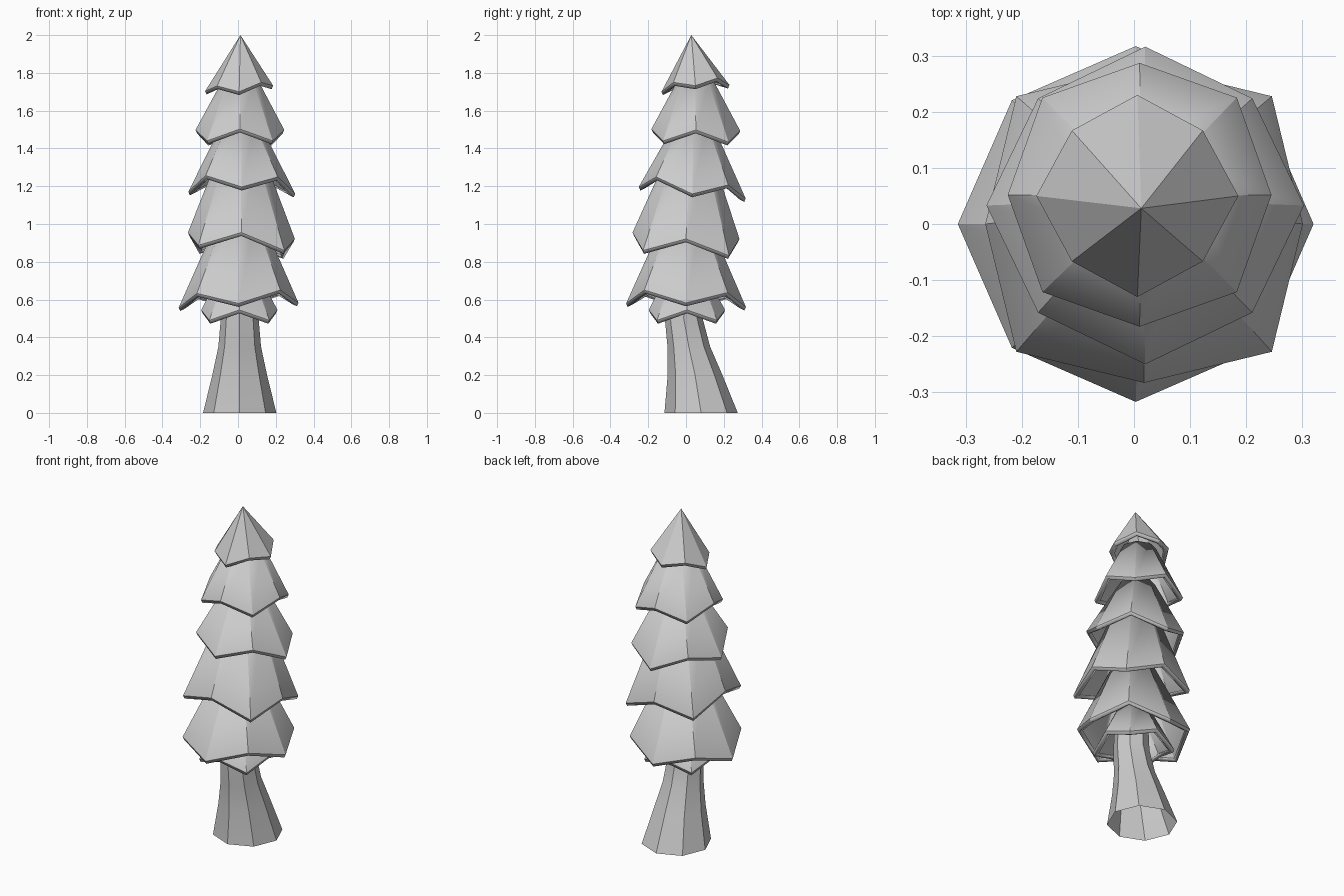
import bpy, bmesh
from math import sin, cos, pi, radians

if "Cube" in bpy.data.objects:
    bpy.data.objects.remove(bpy.data.objects["Cube"])

SIDES = 8


def ring(bm, cx, cy, r_card, r_diag, z_card, z_diag, tilt=(0, 0), inset=0, drop=0):
    """Octagon whose cardinal and diagonal corners differ in radius and height."""
    verts = []
    for i in range(SIDES):
        r, z = (r_diag, z_diag) if i % 2 else (r_card, z_card)
        dx, dy = (r - inset) * cos(i * pi / 4), (r - inset) * sin(i * pi / 4)
        verts.append(bm.verts.new((cx + dx, cy + dy, z - drop + tilt[0] * dx + tilt[1] * dy)))
    return verts


def bridge(bm, a, b):
    for i in range(SIDES):
        j = (i + 1) % SIDES
        bm.faces.new((a[i], a[j], b[j], b[i]))


def finish(bm, name):
    mesh = bpy.data.meshes.new(name)
    bm.normal_update()
    bm.to_mesh(mesh)
    bm.free()
    obj = bpy.data.objects.new(name, mesh)
    bpy.context.collection.objects.link(obj)
    bpy.ops.object.select_all(action='DESELECT')
    obj.select_set(True)
    bpy.context.view_layer.objects.active = obj
    bpy.ops.object.shade_smooth_by_angle(angle=radians(25))
    return obj


# Trunk: flared, leaning octagonal tube, open below (y centre, z, radius)
bm = bmesh.new()
sections = [(0.08, 0, 0.194), (0.048, 0.2, 0.145), (0.015, 0.35, 0.113),
            (-0.012, 0.5, 0.1), (-0.01, 0.72, 0.09)]
rings = [ring(bm, 0.009, y, r, r, z, z) for y, z, r in sections]
for a, b in zip(rings, rings[1:]):
    bridge(bm, a, b)
bm.faces.new(rings[-1])
finish(bm, "trunk")

# Foliage skirts, bottom to top: rim centre, radii, heights and tilt, then
# the top centre, radius and height. Radius 0 makes the pointed crown.
tiers = [
    ((0.007, 0.005, 0.202, 0.225, 0.545, 0.490, (0, 0)), (0.005, 0.00, 0.09, 0.76)),
    ((0.003, 0.00, 0.317, 0.312, 0.570, 0.635, (0.04, -0.03)), (0.01, 0.00, 0.11, 1.04)),
    ((0.018, 0.00, 0.283, 0.322, 0.938, 0.860, (-0.06, -0.06)), (0.015, 0.02, 0.12, 1.36)),
    ((0.02, 0.033, 0.283, 0.270, 1.165, 1.232, (-0.02, -0.11)), (0.015, 0.04, 0.10, 1.53)),
    ((0.01, 0.052, 0.235, 0.245, 1.498, 1.437, (0, -0.02)), (0.012, 0.05, 0.10, 1.75)),
    ((0.006, 0.05, 0.180, 0.165, 1.718, 1.752, (0.08, 0.10)), (0.013, 0.028, 0.0, 2.0)),
]
for n, (rim, (tx, ty, tr, tz)) in enumerate(tiers, 1):
    bm = bmesh.new()
    edge = ring(bm, *rim)
    # Lip folded down below the rim
    bridge(bm, ring(bm, *rim, inset=0.008, drop=0.018), edge)
    if tr:
        bridge(bm, edge, ring(bm, tx, ty, tr, tr, tz, tz))
    else:
        tip = bm.verts.new((tx, ty, tz))
        for i in range(SIDES):
            bm.faces.new((edge[i], edge[(i + 1) % SIDES], tip))
    skirt = finish(bm, f"foliage_tier_{n}")
    # Shell thickens inward
    shell = skirt.modifiers.new("shell", 'SOLIDIFY')
    shell.thickness = 0.025
    shell.offset = -1
